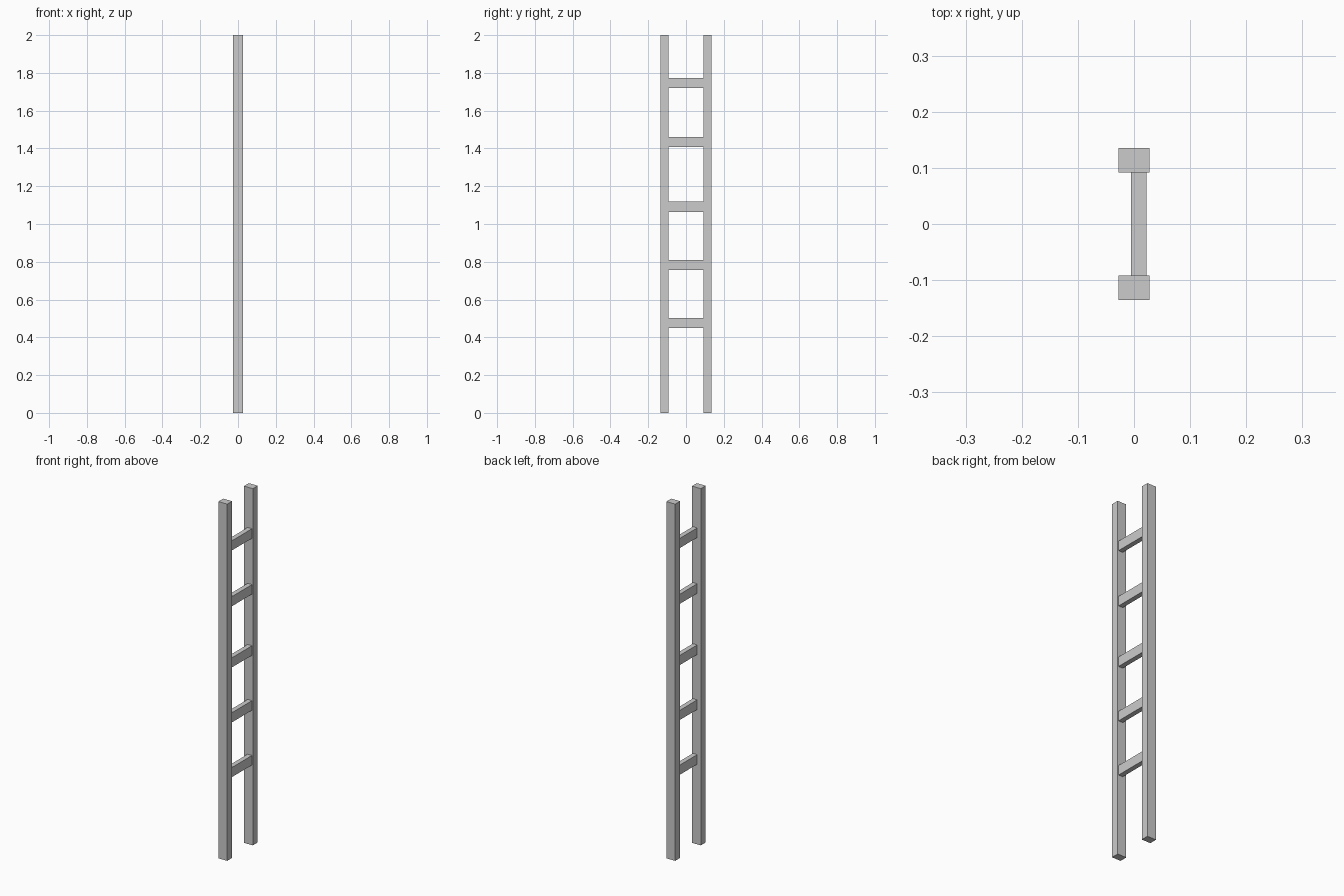
import bpy

if "Cube" in bpy.data.objects:
    bpy.data.objects.remove(bpy.data.objects["Cube"])


def box(name, lo, hi):
    """Axis-aligned box between two corners."""
    bpy.ops.mesh.primitive_cube_add(size=1, location=[(a + b) / 2 for a, b in zip(lo, hi)])
    ob = bpy.context.object
    ob.name = name
    ob.scale = [b - a for a, b in zip(lo, hi)]
    bpy.ops.object.transform_apply(location=False, rotation=False, scale=True)
    return ob


RAIL_X = 0.0275
RAIL_IN, RAIL_OUT = 0.092, 0.135
RUNG_H = 0.054

# Two upright side rails
box("left_rail", (-RAIL_X, -RAIL_OUT, 0), (RAIL_X, -RAIL_IN, 2))
box("right_rail", (-RAIL_X, RAIL_IN, 0), (RAIL_X, RAIL_OUT, 2))

# Five rungs, set slightly towards +x and butted between the rails
for i, z in enumerate((0.476, 0.783, 1.091, 1.434, 1.747), 1):
    box(f"rung_{i}", (-0.005, -RAIL_IN, z - RUNG_H / 2), (0.022, RAIL_IN, z + RUNG_H / 2))
